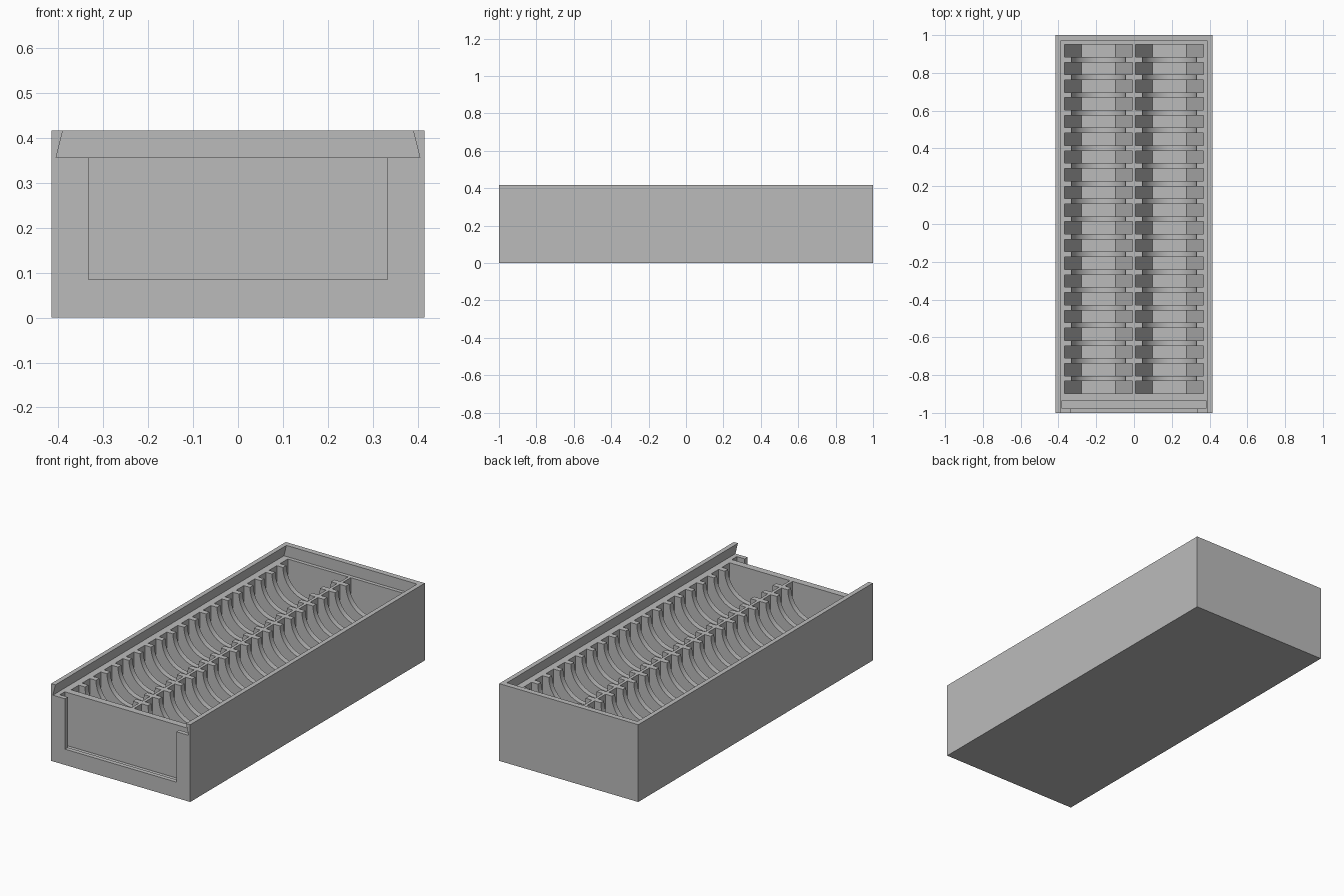
import bpy
import math

cube = bpy.data.objects.get("Cube")
if cube:
    bpy.data.objects.remove(cube, do_unlink=True)

# Overall sizes
W, L, H = 0.415, 1.0, 0.417        # half width, half length, height
LEDGE = 0.357                      # floor of the lid track
HEX_R, HEX_Z = 0.18, 0.201         # tile pockets
COL_X = 0.188                      # centre of each pocket column
ROWS, PITCH, THICK, FIRST = 20, 0.0938, 0.065, 0.95
SCOOP_R = 0.143

grey = bpy.data.materials.new("plain_grey")
grey.use_nodes = True
colour = (0.5, 0.5, 0.5, 1)
grey.diffuse_color = colour
grey.node_tree.nodes["Principled BSDF"].inputs["Base Color"].default_value = colour


def prisms(name, items):
    """One object from several (xz profile, y start, y end) prisms."""
    verts, faces = [], []
    for profile, y0, y1 in items:
        b, n = len(verts), len(profile)
        verts += [(x, y0, z) for x, z in profile]
        verts += [(x, y1, z) for x, z in profile]
        faces.append([b + i for i in range(n)])
        faces.append([b + n + i for i in reversed(range(n))])
        for i in range(n):
            j = (i + 1) % n
            faces.append([b + j, b + i, b + n + i, b + n + j])
    mesh = bpy.data.meshes.new(name)
    mesh.from_pydata(verts, [], faces)
    mesh.materials.append(grey)
    obj = bpy.data.objects.new(name, mesh)
    bpy.context.collection.objects.link(obj)
    return obj


def rect(x, z0, z1):
    return [(-x, z0), (x, z0), (x, z1), (-x, z1)]


def carve(obj, cutter):
    cutter.hide_render = True
    bpy.context.view_layer.objects.active = obj
    mod = obj.modifiers.new("cut", "BOOLEAN")
    mod.operation, mod.solver, mod.object = "DIFFERENCE", "EXACT", cutter
    bpy.ops.object.modifier_apply(modifier=mod.name)
    bpy.data.objects.remove(cutter, do_unlink=True)


# Solid body
box = prisms("tile_box", [(rect(W, 0, H), -L, L)])

# Dovetail track for a sliding lid, open at the front
slope = (0.405 - 0.39) / (H - LEDGE)
top = H + 0.05
x_top = 0.405 - slope * (top - LEDGE)
track = [(-0.405, LEDGE), (0.405, LEDGE), (x_top, top), (-x_top, top)]
carve(box, prisms("lid_track", [(track, -L - 0.1, 0.97)]))

# Upright groove behind the front lip, and the window in the lip
carve(box, prisms("panel_groove", [(rect(0.38, 0.07, 0.38), -0.976, -0.934)]))
carve(box, prisms("front_window", [(rect(0.333, 0.085, 0.385), -L - 0.1, -0.95)]))

# Hexagonal tile pockets with straight upper walls
pockets = []
for side in (-1, 1):
    cx = side * COL_X
    low = [(cx + HEX_R * math.cos(a), HEX_Z + HEX_R * math.sin(a))
           for a in (math.radians(d) for d in (180, 240, 300, 360))]
    profile = low + [(cx + HEX_R, 0.39), (cx - HEX_R, 0.39)]
    for i in range(ROWS):
        y = FIRST - i * PITCH
        pockets.append((profile, y - THICK, y))
carve(box, prisms("tile_pockets", pockets))

# Round finger scoops through the dividers
scoops = []
for side in (-1, 1):
    arc = [(side * COL_X + SCOOP_R * math.cos(a), LEDGE + SCOOP_R * math.sin(a))
           for a in (math.pi * (1 + i / 28) for i in range(29))]
    arc += [(side * COL_X + SCOOP_R, 0.395), (side * COL_X - SCOOP_R, 0.395)]
    scoops.append((arc, FIRST - (ROWS - 1) * PITCH - 0.03, FIRST - 0.035))
carve(box, prisms("finger_scoops", scoops))

bpy.ops.object.select_all(action="DESELECT")
box.select_set(True)
bpy.context.view_layer.objects.active = box
bpy.ops.object.shade_smooth_by_angle(angle=math.radians(25))
